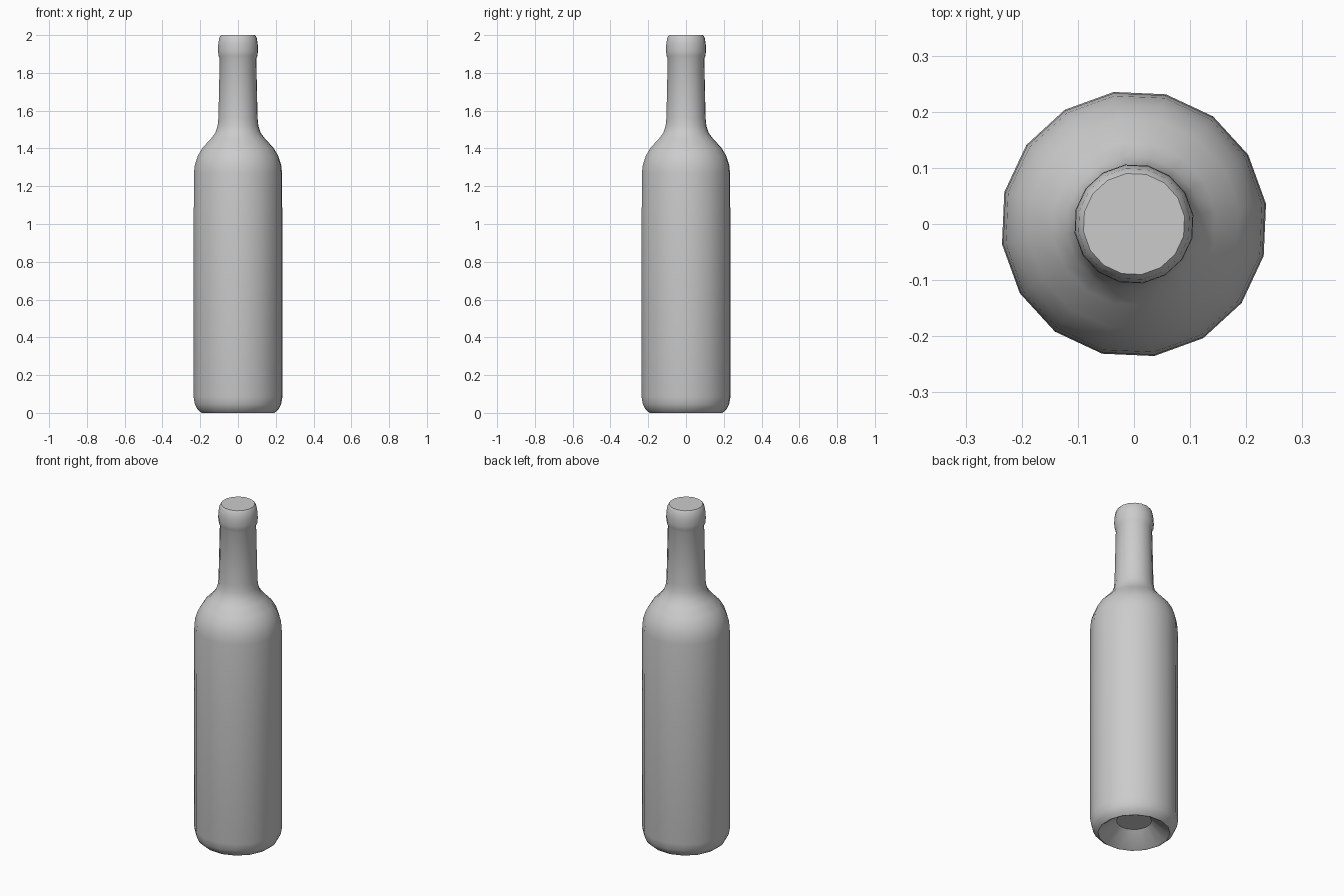
import bpy, bmesh, math

if "Cube" in bpy.data.objects:
    bpy.data.objects.remove(bpy.data.objects["Cube"])

SIDES = 16
TURN = math.radians(8.7)

# Half outline (radius, height): punt, base, body, shoulder, neck, lip
profile = [
    (0.095, 0.075), (0.185, 0.004), (0.195, 0.0), (0.217, 0.018), (0.231, 0.045),
    (0.238, 0.085), (0.238, 0.90), (0.236, 1.27), (0.231, 1.315),
    (0.216, 1.36), (0.189, 1.405), (0.146, 1.45), (0.121, 1.483),
    (0.109, 1.52), (0.105, 1.56), (0.098, 1.875), (0.104, 1.89),
    (0.107, 1.915), (0.106, 1.95), (0.100, 1.987), (0.091, 2.0),
]

# Bottle: the outline spun into rings, closed at both ends
bm = bmesh.new()
rings = []
for r, z in profile:
    rings.append([bm.verts.new((r * math.cos(TURN + 2 * math.pi * i / SIDES),
                                r * math.sin(TURN + 2 * math.pi * i / SIDES), z))
                  for i in range(SIDES)])
for low, high in zip(rings, rings[1:]):
    for i in range(SIDES):
        j = (i + 1) % SIDES
        bm.faces.new((low[i], low[j], high[j], high[i]))
bm.faces.new(rings[-1])
bm.faces.new(rings[0][::-1])
bmesh.ops.recalc_face_normals(bm, faces=bm.faces)

mesh = bpy.data.meshes.new("bottle")
bm.to_mesh(mesh)
bm.free()
bottle = bpy.data.objects.new("bottle", mesh)
bpy.context.collection.objects.link(bottle)

# Smooth glass with crisp rim edges
bpy.context.view_layer.objects.active = bottle
bottle.select_set(True)
bpy.ops.object.shade_smooth_by_angle(angle=math.radians(35))
